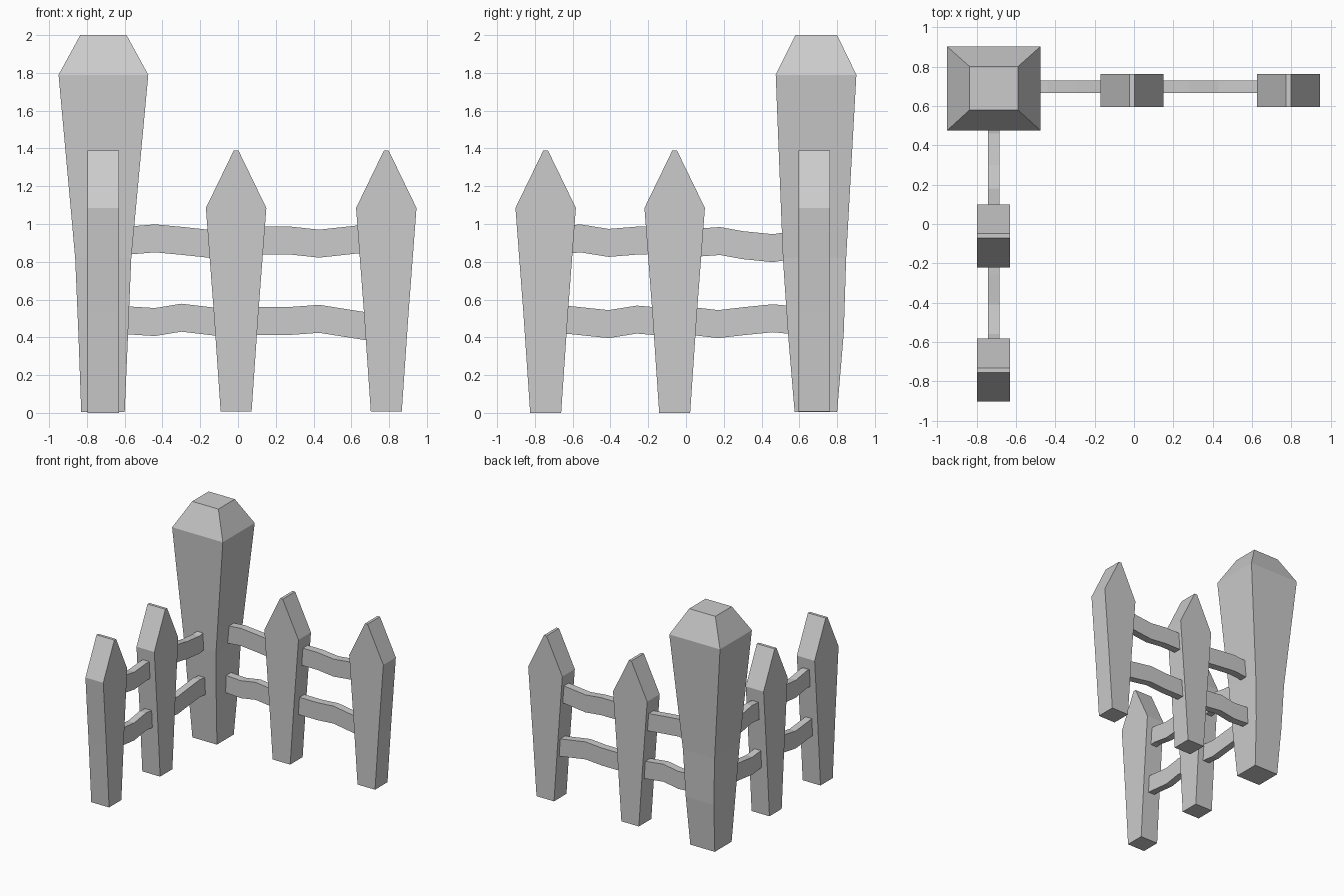
import bpy, bmesh

if "Cube" in bpy.data.objects:
    bpy.data.objects.remove(bpy.data.objects["Cube"])

def make(name, rings):
    """Skin a stack of equal-length vertex rings and cap both ends."""
    bm = bmesh.new()
    vs = [[bm.verts.new(p) for p in r] for r in rings]
    n = len(vs[0])
    for a, b in zip(vs, vs[1:]):
        for i in range(n):
            j = (i + 1) % n
            bm.faces.new((a[i], a[j], b[j], b[i]))
    bm.faces.new(vs[0][::-1])
    bm.faces.new(vs[-1])
    bmesh.ops.recalc_face_normals(bm, faces=bm.faces)
    me = bpy.data.meshes.new(name)
    bm.to_mesh(me)
    bm.free()
    ob = bpy.data.objects.new(name, me)
    bpy.context.collection.objects.link(ob)

def rect(x0, x1, y0, y1, z):
    return [(x0, y0, z), (x1, y0, z), (x1, y1, z), (x0, y1, z)]

# Corner post: flaring shaft with bevelled cap
make("corner_post", [rect(*r) for r in (
    (-0.83, -0.60, 0.575, 0.80, 0.005),
    (-0.845, -0.582, 0.54, 0.835, 0.42),
    (-0.862, -0.565, 0.513, 0.848, 0.82),
    (-0.95, -0.475, 0.475, 0.902, 1.79),
    (-0.835, -0.59, 0.58, 0.80, 2.0))])

# Pickets: pointed, tapering boards (half width, height)
PICKET = ((0.082, 0.0), (0.118, 0.53), (0.16, 1.085), (0.012, 1.39))

def picket(name, c, along_x, z0):
    rings = []
    for w, z in PICKET:
        z = max(z, z0)
        if along_x:
            rings.append(rect(c - w, c + w, 0.595, 0.762, z))
        else:
            rings.append(rect(-0.797, -0.63, c - w, c + w, z))
    make(name, rings)

for i, c in enumerate((-0.01, 0.785)):
    picket(f"back_picket_{i + 1}", c, True, 0.008)
for i, c in enumerate((-0.06, -0.743)):
    picket(f"side_picket_{i + 1}", c, False, 0.0)

# Rails: wavy bars given by (position, underside height)
H = 0.148

def rail(name, pts, along_x):
    rings = []
    for p, z in pts:
        if along_x:
            a, b = 0.665, 0.73
            rings.append([(p, a, z), (p, b, z), (p, b, z + H), (p, a, z + H)])
        else:
            a, b = -0.743, -0.683
            rings.append([(a, p, z), (b, p, z), (b, p, z + H), (a, p, z + H)])
    make(name, rings)

rail("back_rail_upper", ((-0.66, 0.83), (-0.56, 0.84), (-0.44, 0.85), (-0.30, 0.837),
     (-0.14, 0.82), (0.12, 0.838), (0.28, 0.838), (0.43, 0.822), (0.64, 0.845), (0.75, 0.85)), True)
rail("back_rail_lower", ((-0.66, 0.42), (-0.57, 0.415), (-0.44, 0.407), (-0.30, 0.43),
     (-0.13, 0.41), (0.10, 0.413), (0.28, 0.413), (0.43, 0.424), (0.67, 0.386), (0.75, 0.38)), True)
rail("side_rail_upper", ((0.60, 0.82), (0.46, 0.798), (0.30, 0.814), (0.18, 0.836),
     (0.07, 0.828), (-0.20, 0.84), (-0.26, 0.838), (-0.41, 0.826), (-0.56, 0.85), (-0.70, 0.835)), False)
rail("side_rail_lower", ((0.62, 0.412), (0.46, 0.427), (0.30, 0.411), (0.17, 0.396),
     (0.05, 0.41), (-0.18, 0.413), (-0.26, 0.42), (-0.41, 0.396), (-0.62, 0.418), (-0.70, 0.42)), False)
